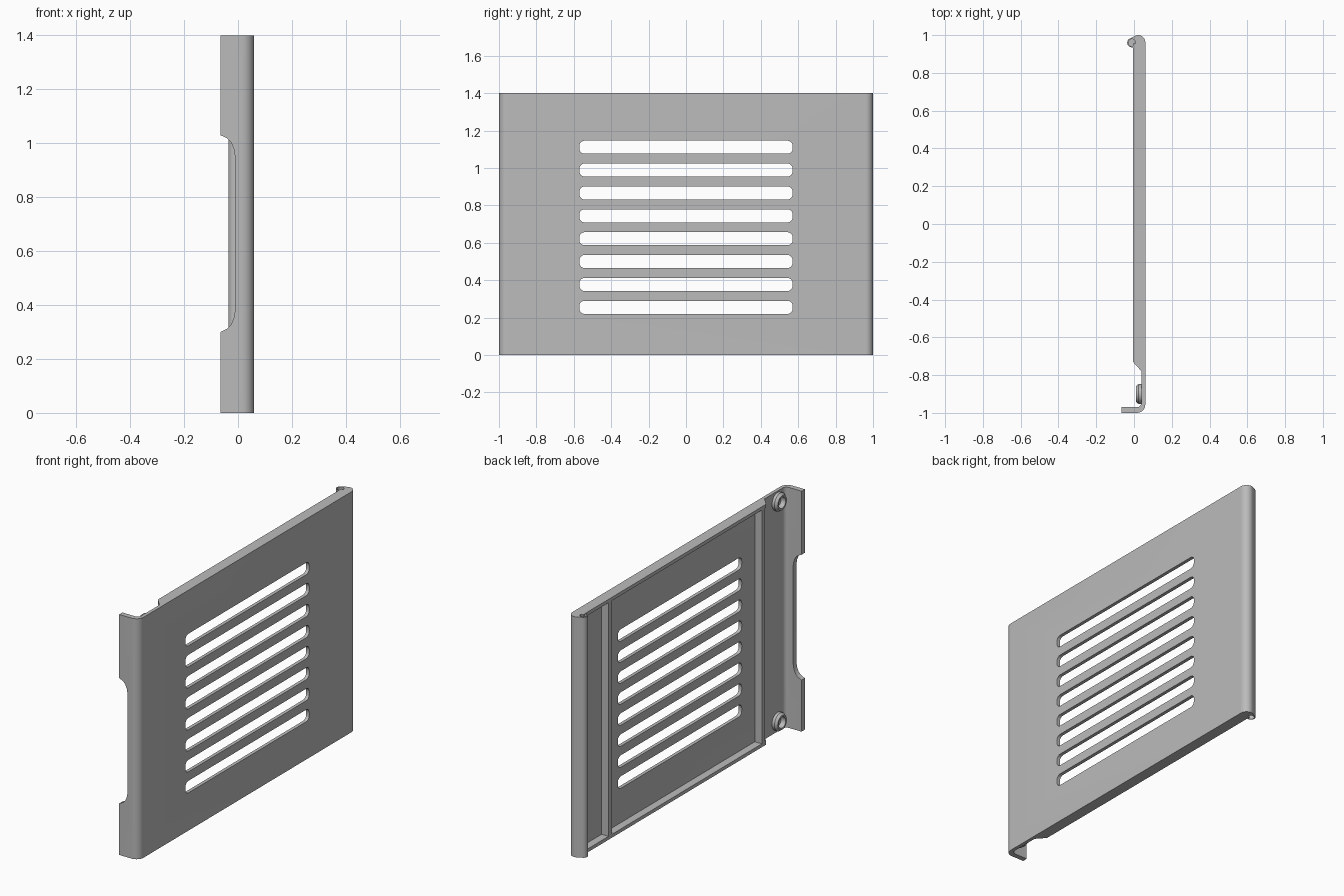
import bpy, bmesh
from math import pi, sin, cos, radians
from mathutils import Matrix

cube = bpy.data.objects.get("Cube")
if cube:
    bpy.data.objects.remove(cube, do_unlink=True)

grey = bpy.data.materials.new("matte_grey")
grey.use_nodes = True
COLOUR = (0.5, 0.5, 0.5, 1)
grey.diffuse_color = COLOUR
grey.node_tree.nodes["Principled BSDF"].inputs["Base Color"].default_value = COLOUR

HEIGHT = 1.4
FLOOR, RIM_X, OUTER = 0.04, -0.005, 0.06   # depth levels of the panel


def arc(cx, cy, r, a0, a1, n=8):
    """Points on an arc, angles in degrees."""
    angles = [radians(a0 + (a1 - a0) * i / n) for i in range(n + 1)]
    return [(cx + r * cos(a), cy + r * sin(a)) for a in angles]


def prism(bm, pts, lo, hi, axis="z"):
    """Extrude a 2D outline along z (x,y), x (y,z) or y (x,z)."""
    place = {"z": lambda p, t: (p[0], p[1], t),
             "x": lambda p, t: (t, p[0], p[1]),
             "y": lambda p, t: (p[0], t, p[1])}[axis]
    face = bm.faces.new([bm.verts.new(place(p, lo)) for p in pts])
    top = bmesh.ops.extrude_face_region(bm, geom=[face])["geom"]
    a, b = place((0, 0), lo), place((0, 0), hi)
    verts = [g for g in top if isinstance(g, bmesh.types.BMVert)]
    bmesh.ops.translate(bm, verts=verts, vec=[q - p for p, q in zip(a, b)])


def rect(a0, a1, b0, b1):
    return [(a0, b0), (a1, b0), (a1, b1), (a0, b1)]


def finish(name, bm):
    bmesh.ops.recalc_face_normals(bm, faces=bm.faces)
    mesh = bpy.data.meshes.new(name)
    bm.to_mesh(mesh)
    bm.free()
    mesh.materials.append(grey)
    obj = bpy.data.objects.new(name, mesh)
    bpy.context.collection.objects.link(obj)
    return obj


def activate(obj):
    bpy.ops.object.select_all(action="DESELECT")
    obj.select_set(True)
    bpy.context.view_layer.objects.active = obj


def smooth(obj):
    activate(obj)
    bpy.ops.object.shade_smooth_by_angle(angle=radians(30))


def cut(obj, cutter):
    """Subtract the cutter and remove it."""
    cutter.hide_render = True
    mod = obj.modifiers.new("cut", "BOOLEAN")
    mod.operation, mod.solver, mod.object = "DIFFERENCE", "EXACT", cutter
    activate(obj)
    bpy.ops.object.modifier_apply(modifier=mod.name)
    bpy.data.objects.remove(cutter, do_unlink=True)


# Outer sheet, bent round into the front flange
bm = bmesh.new()
outline = [(-0.065, -1), *arc(0.015, -0.955, 0.045, -90, 0), (OUTER, 0.955),
           (FLOOR, 0.955), *arc(0.015, -0.945, 0.025, 0, -90), (-0.065, -0.97)]
prism(bm, outline, 0, HEIGHT)
sheet = finish("outer_sheet", bm)

# Ventilation slots and the finger notch in the flange
bm = bmesh.new()
for i in range(8):
    z, w, h, r = 0.255 + i * 0.1223, 0.57, 0.035, 0.028
    slot = []
    for sy, sz, a in ((1, 1, 0), (-1, 1, 90), (-1, -1, 180), (1, -1, 270)):
        slot += arc(sy * (w - r), z + sz * (h - r), r, a, a + 90, 6)
    prism(bm, slot, 0, 0.1, "x")
mid = 0.665
half = [(-0.1, 0.365), (-0.065, 0.365), (-0.04, 0.353), (-0.026, 0.338),
        (-0.016, 0.315), (-0.01, 0.28)]
notch = [(x, mid + d) for x, d in half] + [(x, mid - d) for x, d in reversed(half)]
prism(bm, notch, -1.1, -0.95, "y")
cut(sheet, finish("slot_cutter", bm))
smooth(sheet)

# Top and bottom rims with a sloped front end
for name, z in (("bottom_rim", 0), ("top_rim", HEIGHT - 0.02)):
    bm = bmesh.new()
    prism(bm, [(FLOOR, -0.78), (FLOOR, 0.955), (RIM_X, 0.955), (RIM_X, -0.73)],
          z, z + 0.02)
    finish(name, bm)

# Upright stiffening ribs
for name, y in (("front_rib", -0.72), ("back_rib", 0.69)):
    bm = bmesh.new()
    prism(bm, rect(RIM_X, FLOOR, y, y + 0.03), 0.02, HEIGHT - 0.02)
    finish(name, bm)

# Back hinge column with a pin socket in each end
bm = bmesh.new()
column = [(OUTER, 0.955), *arc(0.022, 0.962, 0.038, 0, 105),
          *arc(-0.011, 0.96, 0.025, 110, 290, 14), (RIM_X, 0.945), (FLOOR, 0.945),
          (FLOOR, 0.955)]
prism(bm, column, 0, HEIGHT)
hinge = finish("hinge_column", bm)
bm = bmesh.new()
for z in (0, HEIGHT):
    prism(bm, arc(-0.011, 0.96, 0.019, 0, 345, 23), z - 0.03, z + 0.03)
cut(hinge, finish("socket_cutter", bm))
smooth(hinge)

# Hollow tapered bosses beside the flange: (radius, depth) spun about x
ring = [(0.052, FLOOR), (0.052, 0.024), (0.042, 0.01), (0.032, 0.01), (0.032, FLOOR)]
for name, z in (("lower_boss", 0.06), ("upper_boss", HEIGHT - 0.06)):
    bm = bmesh.new()
    verts = [bm.verts.new((x, -0.9 + r, z)) for r, x in ring]
    edges = [bm.edges.new(pair) for pair in zip(verts, verts[1:])]
    bmesh.ops.spin(bm, geom=verts + edges, cent=(0, -0.9, z), axis=(1, 0, 0),
                   angle=2 * pi, steps=32, use_merge=True)
    bmesh.ops.remove_doubles(bm, verts=bm.verts, dist=0.0001)
    smooth(finish(name, bm))
